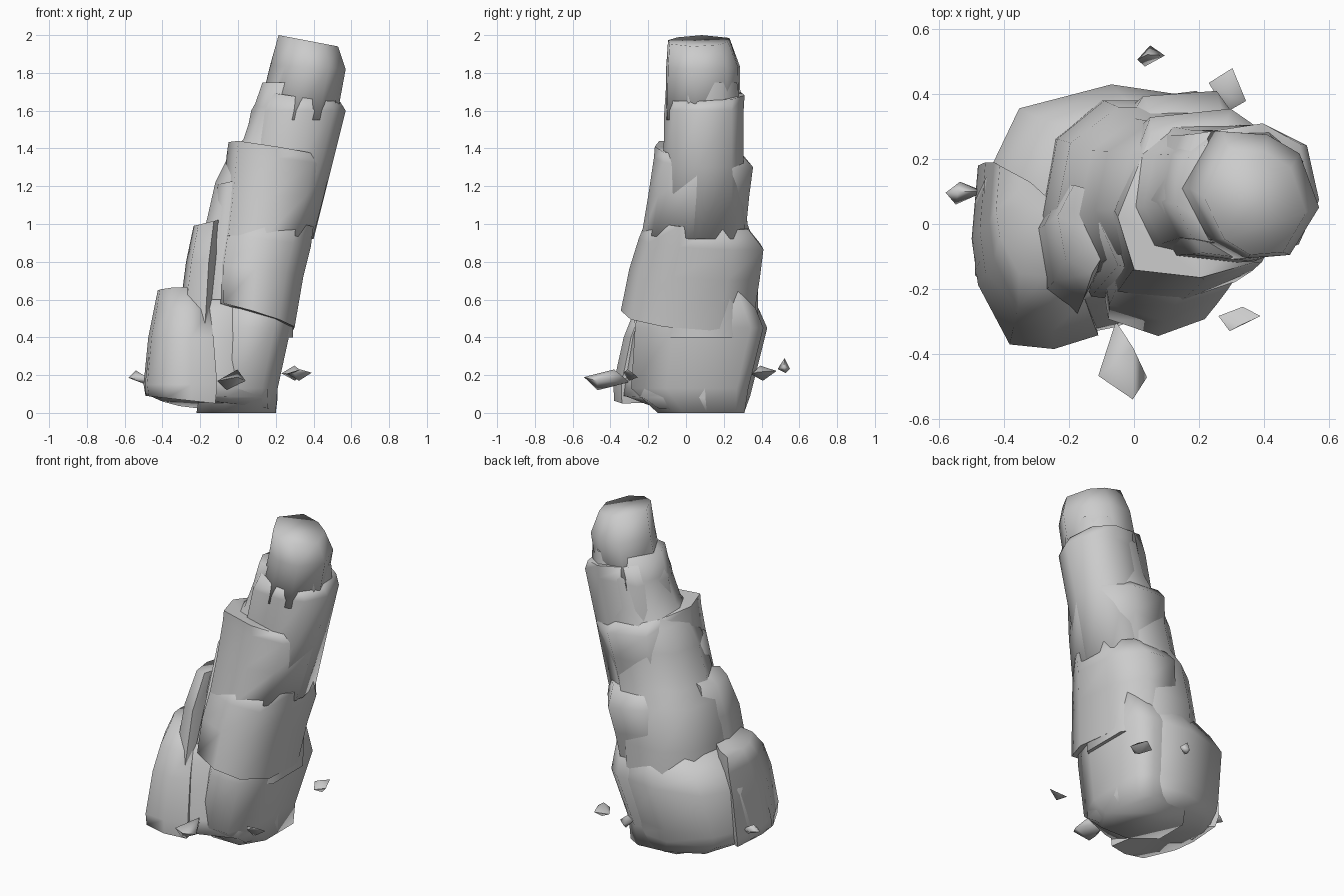
import bpy, bmesh, math, random
from math import radians


def finish(name, bm, angle):
    bmesh.ops.recalc_face_normals(bm, faces=bm.faces)
    me = bpy.data.meshes.new(name)
    bm.to_mesh(me)
    bm.free()
    ob = bpy.data.objects.new(name, me)
    bpy.context.collection.objects.link(ob)
    bpy.ops.object.select_all(action='DESELECT')
    ob.select_set(True)
    bpy.context.view_layer.objects.active = ob
    bpy.ops.object.shade_smooth_by_angle(angle=radians(angle))
    return ob


def rock(name, outline, rings, angle=80):
    """Loft an outline (unit square) through rings of x0, x1, y0, y1, z, tilt_x, tilt_y."""
    bm = bmesh.new()
    loops = []
    for x0, x1, y0, y1, z, tx, ty in rings:
        loops.append([bm.verts.new(((x0 + x1) / 2 + u * (x1 - x0) / 2,
                                    (y0 + y1) / 2 + v * (y1 - y0) / 2,
                                    max(0, z + tx * u + ty * v))) for u, v in outline])
    n = len(outline)
    for a, b in zip(loops, loops[1:]):
        for i in range(n):
            j = (i + 1) % n
            bm.faces.new((a[i], a[j], b[j], b[i]))
    bm.faces.new(loops[0][::-1])
    bm.faces.new(loops[-1])
    bmesh.ops.triangulate(bm, faces=[f for f in bm.faces if len(f.verts) > 4])
    return finish(name, bm, angle)


def chip(name, x0, x1, y0, y1, z0, z1, seed):
    """Small angular stone filling the given bounds."""
    rnd = random.Random(seed)
    c, h = ((x0 + x1) / 2, (y0 + y1) / 2, (z0 + z1) / 2), ((x1 - x0) / 2, (y1 - y0) / 2, (z1 - z0) / 2)
    bm = bmesh.new()
    for axis in range(3):
        for s in (-1, 1):
            p = [rnd.uniform(-0.5, 0.5) for _ in range(3)]
            p[axis] = s
            bm.verts.new([c[k] + h[k] * p[k] for k in range(3)])
    bmesh.ops.convex_hull(bm, input=bm.verts)
    return finish(name, bm, 80)


# Broken foot of the pillar, with a ledge around its top
rock("base_rock",
     [(-1, -.4), (-.5, -1), (.25, -.85), (.85, -.6), (1, .3), (.8, .9), (.1, 1), (-.7, .8), (-1, .2)],
     [(-.40, .20, -.26, .31, .035, -.03, -.025),
      (-.49, .21, -.37, .34, .09, -.01, 0),
      (-.49, .21, -.36, .36, .17, 0, 0),
      (-.46, .25, -.31, .43, .43, 0, .02),
      (-.39, .26, -.25, .39, .54, 0, 0),
      (-.28, .26, -.20, .35, .62, 0, 0)], 100)
# Flat ground contact on the right
rock("base_corner",
     [(-1, -.5), (-.3, -1), (.6, -1), (1, -.4), (1, .8), (.6, 1), (-.6, .9), (-1, .4)],
     [(-.22, .20, -.15, .31, 0, 0, 0),
      (-.20, .21, -.29, .33, .13, 0, 0),
      (-.16, .28, -.27, .41, .45, 0, 0),
      (-.10, .28, -.24, .33, .65, 0, 0)], 100)
# Slab leaning on the front left
rock("left_slab",
     [(-1, .2), (-.9, -.3), (-.4, -.95), (.3, -1), (1, -.85), (.7, .2), (-.1, .7), (-.9, 1)],
     [(-.49, -.12, -.38, .16, .07, -.02, 0),
      (-.50, -.11, -.385, .18, .15, 0, 0),
      (-.475, -.13, -.33, .19, .40, 0, 0),
      (-.445, -.15, -.27, .19, .55, 0, 0),
      (-.425, -.19, -.16, .18, .655, .005, -.01)])
# Stepped leaning core filling the back left
rock("core",
     [(-1, -.2), (-.75, -.8), (.2, -1), (1, -.5), (1, .5), (.5, 1), (-.35, 1), (-.85, .6)],
     [(-.30, .29, -.22, .38, .40, 0, 0),
      (-.28, .30, -.21, .38, .66, 0, 0),
      (-.24, .35, -.19, .36, .91, 0, 0),
      (-.17, .36, -.17, .325, 1.00, 0, 0),
      (-.12, .42, -.14, .315, 1.22, 0, 0),
      (-.05, .45, -.12, .30, 1.36, 0, 0),
      (0.03, .47, -.10, .29, 1.45, 0, 0),
      (.085, .52, -.08, .29, 1.62, 0, 0),
      (.13, .52, -.08, .27, 1.75, 0, 0)])
# Narrow shards beside the front cleft
rock("left_shard",
     [(-1, .3), (-.7, -.7), (.3, -1), (1, -.3), (.8, .8), (-.4, 1)],
     [(-.34, -.10, -.30, .10, .30, 0, 0),
      (-.275, -.09, -.23, .12, .80, 0, 0),
      (-.235, -.07, -.15, .12, 1.01, .02, 0)])
rock("upper_shard",
     [(-1, .2), (-.4, -.9), (.6, -1), (1, 0), (.3, 1), (-.6, .9)],
     [(-.21, .05, -.24, .10, .60, 0, 0),
      (-.105, .08, -.14, .10, 1.23, .02, 0)])
# Main stacked layers
rock("lower_layer",
     [(-1, -.3), (-.85, -.85), (-.1, -1), (.6, -.85), (1, -.35), (.95, .5), (.45, 1), (-.5, .95), (-1, .4)],
     [(-.11, .30, -.345, .35, .505, -.06, -.03),
      (-.11, .345, -.30, .39, .74, -.03, -.02),
      (-.09, .385, -.25, .41, .90, -.03, -.02),
      (-.05, .40, -.21, .33, 1.00, -.02, -.02)])
rock("middle_layer",
     [(-1, -.2), (-.8, -.9), (0, -1), (.65, -.8), (1, -.1), (.85, .6), (.3, 1), (-.6, .9)],
     [(-.10, .395, -.235, .31, .92, 0, -.02),
      (-.08, .455, -.20, .335, 1.15, 0, 0),
      (-.06, .49, -.17, .355, 1.33, -.03, -.02),
      (-.05, .46, -.165, .30, 1.39, -.04, -.02)])
rock("upper_layer",
     [(-1, -.1), (-.6, -.9), (.2, -1), (.75, -.75), (1, -.1), (.85, .7), (.3, 1), (-.7, .85)],
     [(-.04, .40, -.13, .31, .92, 0, 0),
      (.01, .495, -.12, .305, 1.30, 0, 0),
      (.07, .57, -.115, .305, 1.60, 0, 0),
      (.13, .54, -.11, .31, 1.68, -.03, .01)])
rock("top_block",
     [(-1, .1), (-.6, -.7), (-.1, -1), (.55, -.95), (1, -.2), (.7, .65), (.2, .95), (-.5, 1)],
     [(.10, .52, -.11, .29, 1.55, 0, 0),
      (.17, .57, -.105, .285, 1.83, -.01, 0),
      (.215, .53, -.095, .23, 1.97, -.03, 0)], 100)

# Loose stones around the foot
for i, b in enumerate([(-.58, -.46, .06, .13, .155, .225),
                       (-.11, .04, -.54, -.30, .12, .23),
                       (.26, .39, -.33, -.255, .17, .23),
                       (.23, .345, .345, .48, .17, .25),
                       (.01, .095, .485, .55, .21, .29)]):
    chip("loose_stone_%d" % (i + 1), *b, seed=i + 3)
